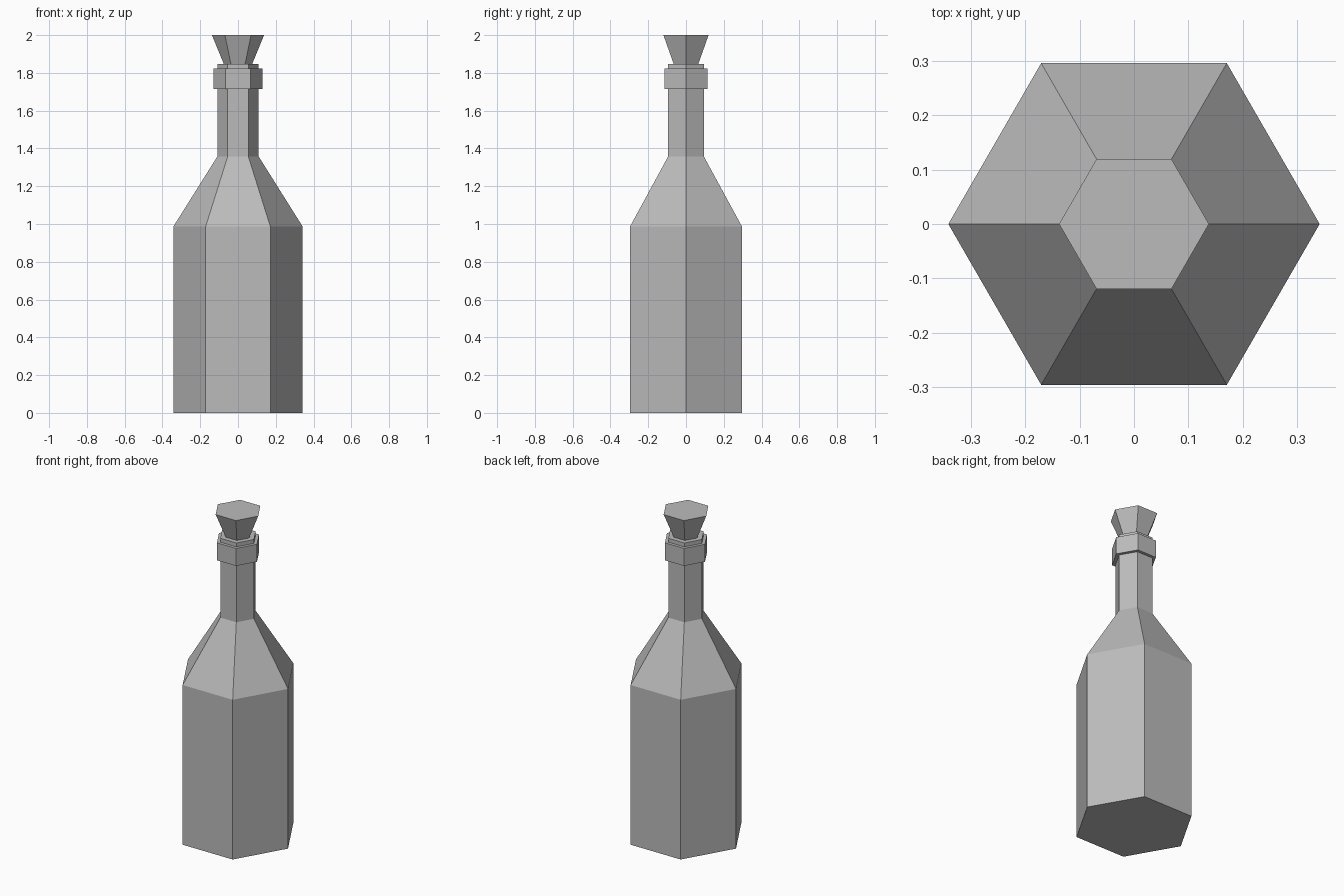
import bpy
import bmesh
from math import cos, sin, tau

SIDES = 6

cube = bpy.data.objects.get("Cube")
if cube:
    bpy.data.objects.remove(cube, do_unlink=True)

# Single flat grey
grey = bpy.data.materials.new("plain grey")
grey.use_nodes = True
colour = (0.5, 0.5, 0.5, 1)
grey.diffuse_color = colour
grey.node_tree.nodes["Principled BSDF"].inputs["Base Color"].default_value = colour


def lathe(name, profile, closed=False):
    """Turn a (radius, height) profile into a six-sided solid or a closed ring."""
    bm = bmesh.new()
    rings = [[bm.verts.new((r * cos(tau * i / SIDES), r * sin(tau * i / SIDES), z))
              for i in range(SIDES)] for r, z in profile]
    pairs = list(zip(rings, rings[1:]))
    if closed:
        pairs.append((rings[-1], rings[0]))
    else:
        bm.faces.new(rings[0])
        bm.faces.new(rings[-1])
    for low, high in pairs:
        for i in range(SIDES):
            j = (i + 1) % SIDES
            bm.faces.new((low[i], low[j], high[j], high[i]))
    bmesh.ops.recalc_face_normals(bm, faces=bm.faces[:])
    mesh = bpy.data.meshes.new(name)
    bm.to_mesh(mesh)
    bm.free()
    mesh.materials.append(grey)
    obj = bpy.data.objects.new(name, mesh)
    bpy.context.collection.objects.link(obj)
    return obj


# Body, sloping shoulder and straight neck
lathe("bottle", [(0.342, 0), (0.342, 0.987), (0.109, 1.358), (0.109, 1.848)])

# Collar around the neck, just below the lip
lathe("collar", [(0.105, 1.716), (0.13, 1.716), (0.13, 1.824), (0.105, 1.824)], closed=True)

# Flared stopper seated in the mouth
lathe("stopper", [(0.064, 1.82), (0.138, 2.0)])
